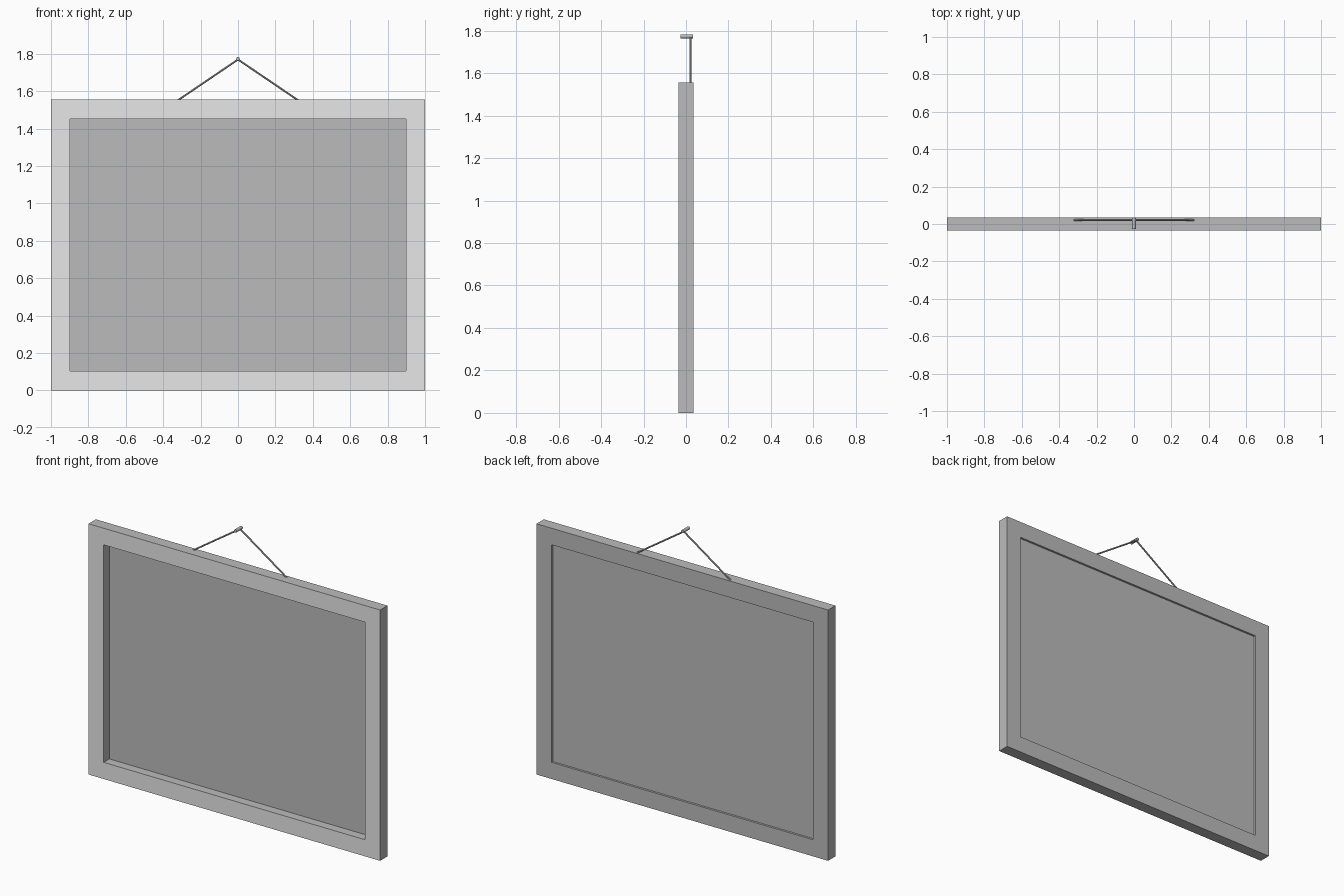
import bpy, bmesh, math
from mathutils import Vector

if "Cube" in bpy.data.objects:
    bpy.data.objects.remove(bpy.data.objects["Cube"])


def material(name, v):
    m = bpy.data.materials.new(name)
    m.diffuse_color = (v, v, v, 1)
    m.use_nodes = True
    m.node_tree.nodes["Principled BSDF"].inputs["Base Color"].default_value = m.diffuse_color
    return m


LIGHT = material("light grey", 0.8)
MID = material("mid grey", 0.5)

W, H, D = 1.0, 1.555, 0.036      # half width, height, half depth
BORDER = 0.103


def finish(name, bm, mats):
    bmesh.ops.recalc_face_normals(bm, faces=bm.faces)
    me = bpy.data.meshes.new(name)
    bm.to_mesh(me)
    bm.free()
    for m in mats:
        me.materials.append(m)
    ob = bpy.data.objects.new(name, me)
    bpy.context.collection.objects.link(ob)
    return ob


def rectangle(bm, inset, y):
    x = W - inset
    return [bm.verts.new((sx * x, y, z)) for sx, z in
            ((-1, inset), (1, inset), (1, H - inset), (-1, H - inset))]


def rod(name, a, b, radius, sides):
    a, b = Vector(a), Vector(b)
    bpy.ops.mesh.primitive_cylinder_add(vertices=sides, radius=radius,
                                        depth=(b - a).length, location=(a + b) / 2)
    ob = bpy.context.object
    ob.name = name
    ob.rotation_euler = (b - a).to_track_quat('Z', 'Y').to_euler()
    ob.data.materials.append(MID)
    bpy.ops.object.shade_smooth_by_angle(angle=math.radians(40))
    return ob


# Frame: four rectangular loops joined around the section, front face lighter
bm = bmesh.new()
loops = [rectangle(bm, i, y) for i, y in ((0, -D), (BORDER, -D), (BORDER, D), (0, D))]
for k in range(4):
    p, q = loops[k], loops[(k + 1) % 4]
    for i in range(4):
        j = (i + 1) % 4
        f = bm.faces.new((p[i], p[j], q[j], q[i]))
        f.material_index = 0 if k == 0 else 1
finish("frame", bm, (LIGHT, MID))

# Panel: thin sheet set near the back of the frame
bm = bmesh.new()
front, back = rectangle(bm, BORDER, 0.020), rectangle(bm, BORDER, 0.023)
bm.faces.new(front)
bm.faces.new(back)
for i in range(4):
    j = (i + 1) % 4
    bm.faces.new((front[i], front[j], back[j], back[i]))
finish("panel", bm, (MID,))

# Hanging string, one half on each side of the nail
for side, label in ((-1, "left"), (1, "right")):
    rod("string_" + label, (side * 0.32, 0.021, 1.552), (0, 0.021, 1.769), 0.005, 8)

# Nail
rod("nail", (0, -0.026, 1.773), (0, 0.034, 1.773), 0.010, 12)
